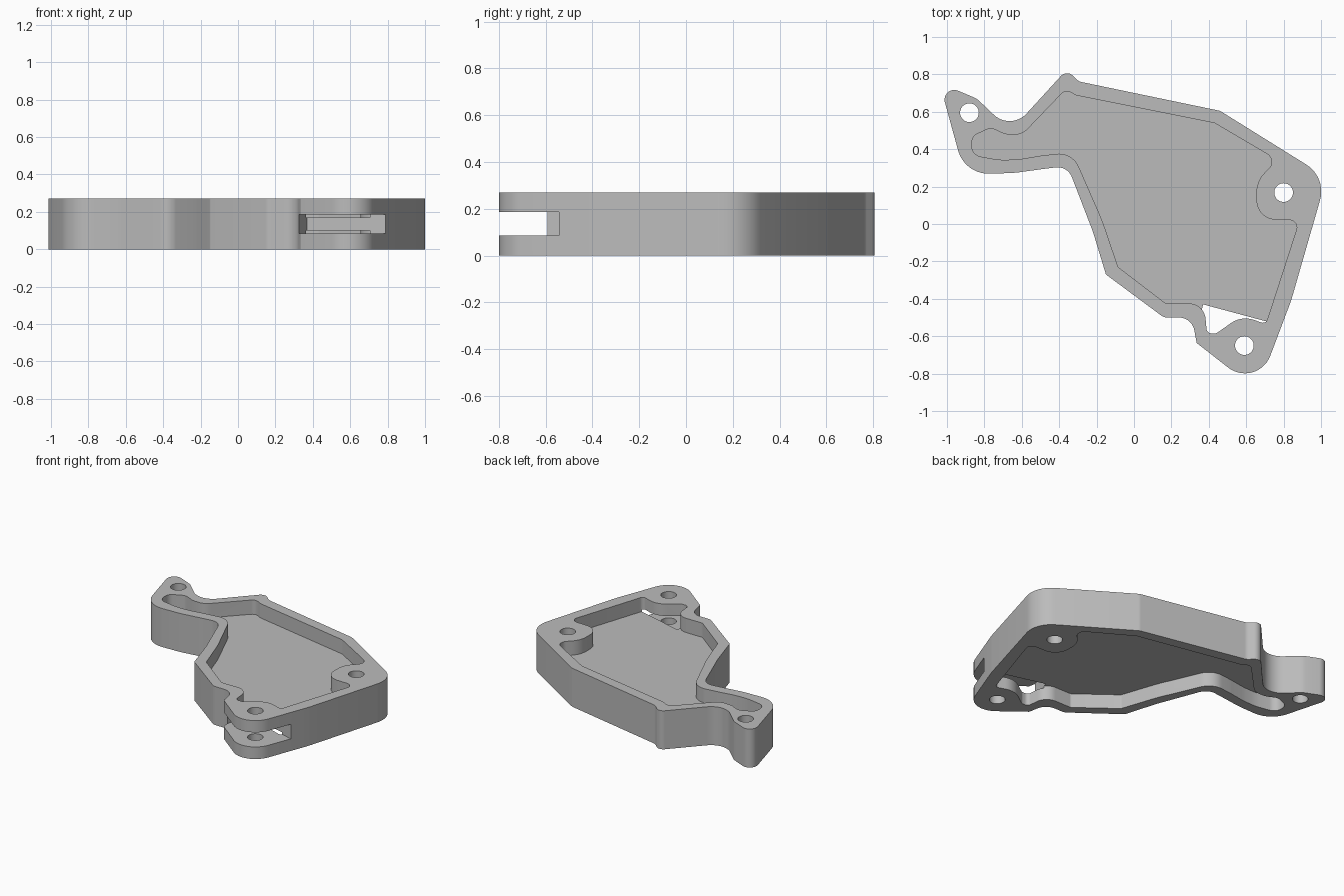
import bpy
import bmesh
import math
from mathutils import Vector, Matrix

cube = bpy.data.objects.get("Cube")
if cube:
    bpy.data.objects.remove(cube, do_unlink=True)

HEIGHT = 0.27
WEB_BOTTOM, WEB_TOP = 0.1, 0.17
SLOT_BOTTOM, SLOT_TOP = 0.085, 0.187
HOLE_RADIUS = 0.05
MARGIN = 0.1

# Outer wall corners: x, y, fillet radius
OUTLINE = [
    (-1.04, .755, .085), (-.84, .67, .1), (-.659, .498, .125), (-.36, .825, .05),
    (-.295, .762, .05), (.46, .605, .05), (1.03, .25, .17), (.84, -.41, .3),
    (.659, -.889, .145), (.335, -.636, .01), (.31, -.5, .09), (.16, -.5, .05),
    (-.15, -.27, .02), (-.22, -.04, .3), (-.355, .31, .11), (-.48, .295, .1),
    (-.64, .273, .3), (-.905, .265, .26),
]

# Pocket corners, wrapping round the screw bosses
POCKET = [
    (-.87, .37, .06), (-.865, .47, .05), (-.765, .515, .05), (-.69, .48, .08),
    (-.6, .475, .12), (-.365, .72, .045), (-.31, .688, .04), (.43, .54, .02),
    (.767, .342, .05), (.655, .23, .145), (.655, .025, .145), (.885, .02, .04),
    (.705, -.535, .025), (.575, -.49, .145), (.44, -.585, .03), (.39, -.585, .03),
    (.375, -.425, .14), (.17, -.425, .02), (-.085, -.23, .03), (-.17, .02, .5),
    (-.33, .385, .18), (-.5, .365, .1), (-.62, .345, .3), (-.72, .342, .3),
]

HOLES = [(-.88, .595), (.8, .168), (.59, -.65)]


def rounded(corners):
    """Return a closed outline with every corner replaced by a fillet arc."""
    path = []
    count = len(corners)
    for i, (x, y, radius) in enumerate(corners):
        corner = Vector((x, y))
        before = Vector(corners[i - 1][:2]) - corner
        after = Vector(corners[(i + 1) % count][:2]) - corner
        half = before.angle(after) / 2
        limit = min(before.length, after.length) * 0.5
        tangent = min(radius / math.tan(half), limit)
        radius = tangent * math.tan(half)
        before.normalize()
        after.normalize()
        centre = corner + (before + after).normalized() * (radius / math.sin(half))
        start = corner + before * tangent - centre
        end = corner + after * tangent - centre
        sweep = math.atan2(start.x * end.y - start.y * end.x, start.dot(end))
        steps = max(1, math.ceil(abs(sweep) / math.radians(8)))
        for k in range(steps + 1):
            point = centre + Matrix.Rotation(sweep * k / steps, 2) @ start
            if not path or (point - path[-1]).length > 0.001:
                path.append(point)
    if (path[0] - path[-1]).length < 0.001:
        path.pop()
    return path


def prism(name, path, bottom, top):
    """Extrude a flat outline into a solid between two heights."""
    bm = bmesh.new()
    face = bm.faces.new([bm.verts.new((p[0], p[1], bottom)) for p in path])
    lifted = bmesh.ops.extrude_face_region(bm, geom=[face])["geom"]
    verts = [v for v in lifted if isinstance(v, bmesh.types.BMVert)]
    bmesh.ops.translate(bm, verts=verts, vec=(0, 0, top - bottom))
    bmesh.ops.recalc_face_normals(bm, faces=bm.faces)
    mesh = bpy.data.meshes.new(name)
    bm.to_mesh(mesh)
    bm.free()
    obj = bpy.data.objects.new(name, mesh)
    bpy.context.collection.objects.link(obj)
    return obj


def circle(centre, radius, sides=40):
    angles = [math.tau * i / sides for i in range(sides)]
    return [(centre[0] + radius * math.cos(a), centre[1] + radius * math.sin(a)) for a in angles]


# Solid body
body = prism("bracket_body", rounded(OUTLINE), 0, HEIGHT)

# Pockets above and below the central web
pocket = rounded(POCKET)
cutters = [
    prism("upper_pocket_cutter", pocket, WEB_TOP, HEIGHT + MARGIN),
    prism("lower_pocket_cutter", pocket, -MARGIN, WEB_BOTTOM),
]

# Screw holes through the bosses
for place in HOLES:
    cutters.append(prism("hole_cutter", circle(place, HOLE_RADIUS), -MARGIN, HEIGHT + MARGIN))

# Slanted slot that splits the front boss into two ears
corner = Vector((.37, -.43))
along = Vector((.41, -.11)).normalized()
down = Vector((along.y, -along.x))
slot = [corner, corner + down * 0.6, corner + down * 0.6 + along, corner + along]
cutters.append(prism("slot_cutter", slot, SLOT_BOTTOM, SLOT_TOP))

# Cut everything, bake the result and remove the cutters
for cutter in cutters:
    cutter.hide_render = True
    cut = body.modifiers.new(cutter.name, "BOOLEAN")
    cut.operation = "DIFFERENCE"
    cut.solver = "EXACT"
    cut.object = cutter
bpy.context.view_layer.update()
graph = bpy.context.evaluated_depsgraph_get()
finished = bpy.data.meshes.new_from_object(body.evaluated_get(graph))
body.modifiers.clear()
body.data = finished
for cutter in cutters:
    bpy.data.objects.remove(cutter, do_unlink=True)

# Plain grey finish
grey = bpy.data.materials.new("plain_grey")
grey.use_nodes = True
colour = (0.5, 0.5, 0.5, 1)
grey.diffuse_color = colour
grey.node_tree.nodes["Principled BSDF"].inputs["Base Color"].default_value = colour
body.data.materials.clear()
body.data.materials.append(grey)

# Smooth the rounded walls, keep the rims sharp
bpy.ops.object.select_all(action="DESELECT")
body.select_set(True)
bpy.context.view_layer.objects.active = body
bpy.ops.object.shade_smooth_by_angle(angle=math.radians(30))
